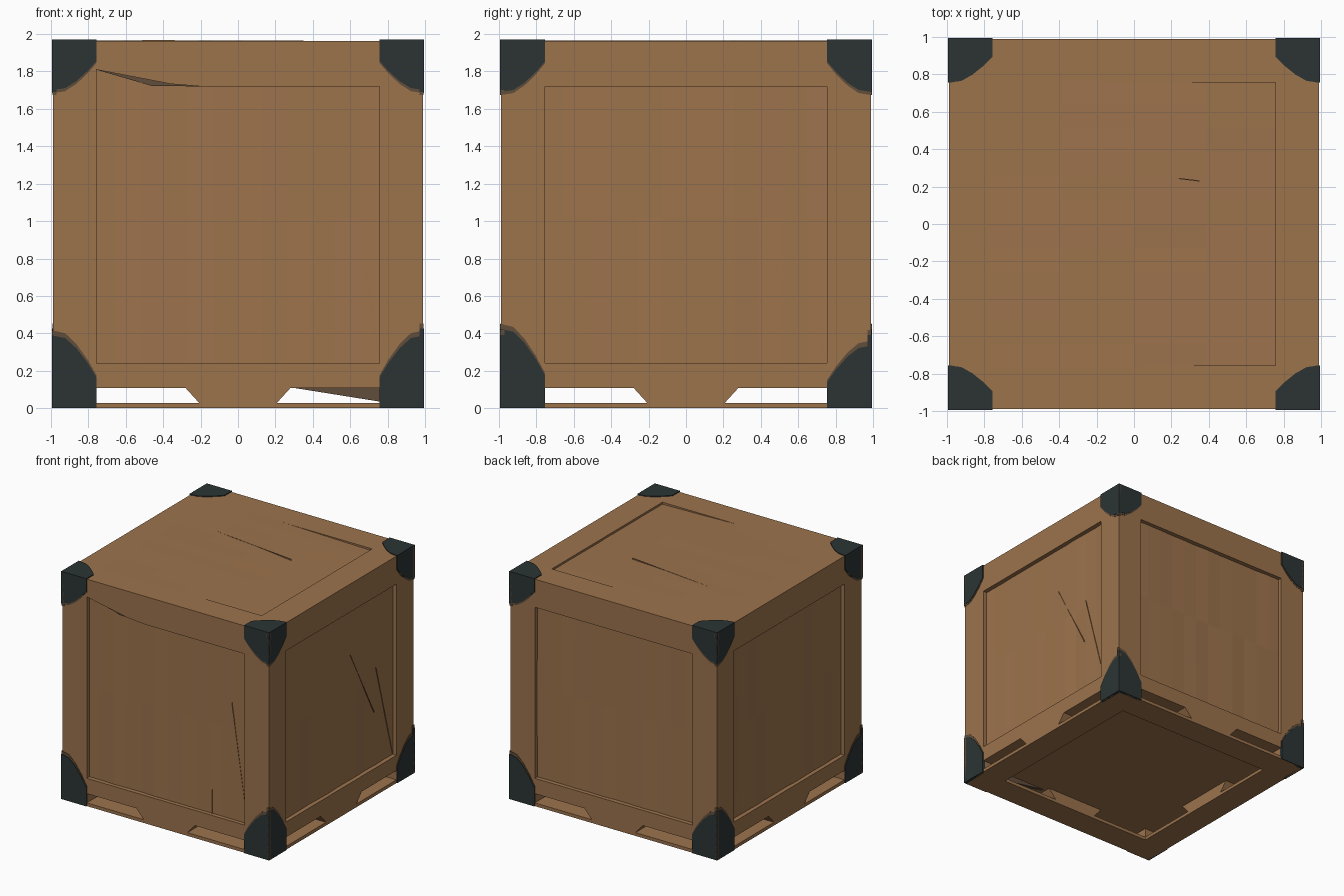
import bpy, bmesh, random
from mathutils import Vector

if "Cube" in bpy.data.objects:
    bpy.data.objects.remove(bpy.data.objects["Cube"])

random.seed(4)


def material(name, rgb):
    m = bpy.data.materials.new(name)
    m.diffuse_color = (*rgb, 1)
    m.use_nodes = True
    m.node_tree.nodes["Principled BSDF"].inputs["Base Color"].default_value = m.diffuse_color
    return m


WOOD = material("brown wood", (0.335, 0.172, 0.073))
METAL = material("dark metal", (0.025, 0.034, 0.034))
WORN = material("worn edge", (0.12, 0.075, 0.043))

X, Y, Z = Vector((1, 0, 0)), Vector((0, 1, 0)), Vector((0, 0, 1))
# every side of the crate as (right, up, outward) directions
SIDES = {"front": (X, Z, -Y), "right": (Y, Z, X), "back": (-X, Z, Y), "left": (-Y, Z, -X)}
TOP, BOTTOM = (X, Y, Z), (X, -Y, -Z)
OUT, IN, H = 0.988, 0.755, 1.963


def finish(name, bm, mat):
    me = bpy.data.meshes.new(name)
    bm.to_mesh(me)
    bm.free()
    me.materials.append(mat)
    ob = bpy.data.objects.new(name, me)
    bpy.context.collection.objects.link(ob)
    return ob


def prism(name, pts, side, d0, d1, mat=WOOD):
    """Extrude a flat outline on one side of the crate from depth d0 to d1."""
    u, v, n = side
    bm = bmesh.new()
    rings = [[bm.verts.new(u * a + v * b + n * d) for a, b in pts] for d in (d0, d1)]
    k = len(pts)
    bm.faces.new(rings[0])
    bm.faces.new(rings[1])
    for i in range(k):
        j = (i + 1) % k
        bm.faces.new((rings[0][i], rings[0][j], rings[1][j], rings[1][i]))
    bmesh.ops.recalc_face_normals(bm, faces=bm.faces[:])
    return finish(name, bm, mat)


def rect(a0, b0, a1, b1):
    return [(a0, b0), (a1, b0), (a1, b1), (a0, b1)]


def panel(name, side, box, depth, cols, rows, amp):
    """Slightly uneven board surface, depth given as a function of position."""
    u, v, n = side
    a0, b0, a1, b1 = box
    bm = bmesh.new()
    g = []
    for i in range(cols + 1):
        row = []
        for j in range(rows + 1):
            a = a0 + (a1 - a0) * i / cols
            b = b0 + (b1 - b0) * j / rows
            row.append(bm.verts.new(u * a + v * b + n * (depth(a, b) + random.uniform(-amp, amp))))
        g.append(row)
    for i in range(cols):
        for j in range(rows):
            bm.faces.new((g[i][j], g[i + 1][j], g[i + 1][j + 1], g[i][j + 1]))
    return finish(name, bm, WOOD)


def scratch(name, side, p, q, depth, w=0.003):
    """Thin tapered crack line."""
    p, q = Vector(p), Vector(q)
    t = (q - p).normalized()
    s = Vector((-t.y, t.x)) * w
    prism(name, [tuple(p), tuple(q - s), tuple(q + s)], side, depth - 0.02, depth)


def cap_outline(sx, base, sy, w, h):
    """Rounded corner bracket outline, starting at the crate corner."""
    shape = [(0, 0), (1, 0), (1, .42), (.8, .62), (.55, .82), (.3, .96), (0, 1)]
    return [(sx * (0.995 - w * a), base + sy * h * b) for a, b in shape]


# solid core behind the panels, its underside forms the recessed bottom
prism("core", rect(-0.92, -0.92, 0.92, 0.92), TOP, 0.108, 1.91)

# corner posts
for sx in (-1, 1):
    for sy in (-1, 1):
        prism("corner_post", rect(sx * IN, sy * IN, sx * OUT, sy * OUT), TOP, 0.004, H)

# frame beams, recessed panels and brackets on the four sides
for name, side in SIDES.items():
    top_pts = rect(-0.76, 1.72, 0.76, H)
    if name == "front":  # chipped lower edge
        top_pts = [(-0.2, 1.72), (0.76, 1.72), (0.76, H), (-0.76, H), (-0.76, 1.81), (-0.36, 1.733)]
    prism(name + "_top_beam", top_pts, side, IN, OUT)
    prism(name + "_bottom_beam",
          [(-.76, .24), (-.76, .108), (-.28, .108), (-.2, .02), (.2, .02), (.28, .108), (.76, .108), (.76, .24)],
          side, IN, OUT)
    panel(name + "_panel", side, (-0.78, 0.2, 0.78, 1.84), lambda a, b: 0.952, 12, 2, 0.004)
    for sx in (-1, 1):
        ends = name in ("front", "back")
        low = 0.39 if ends else 0.38 - 0.045 * sx
        up = 0.27 if ends else 0.28
        prism(name + "_lower_bracket", cap_outline(sx, 0, 1, 0.24, low), side, 0.97, 0.995, METAL)
        prism(name + "_upper_bracket", cap_outline(sx, 1.97, -1, 0.24, up), side, 0.97, 0.995, METAL)
        # worn rim showing around the brackets
        prism(name + "_lower_worn_rim", cap_outline(sx, 0, 1, 0.24, low + 0.027), side, 0.97, 0.991, WORN)
        prism(name + "_upper_worn_rim", cap_outline(sx, 1.965, -1, 0.24, up + 0.012), side, 0.97, 0.991, WORN)

# dark slanted chip under the front top beam
prism("front_chip", [(-0.76, 1.81), (-0.46, 1.722), (-0.2, 1.72), (-0.36, 1.734)],
      SIDES["front"], 0.95, 0.962, WORN)

# top boards: flush on the left, sinking towards the step at the right beam
panel("top_panel", TOP, (-0.77, -0.77, 0.77, 0.77),
      lambda a, b: 1.9655 - 0.02 * max(0.0, a + 0.1) / 0.87, 4, 12, 0.0015)
for sx in (-1, 1):
    for sy in (-1, 1):
        prism("top_bracket", cap_outline(sx, sy * 0.995, -sy, 0.24, 0.24), TOP, 1.95, 1.97, METAL)

# open skid ring under the feet
for s in (-1, 1):
    prism("bottom_side_rail", rect(s * IN, -OUT, s * OUT, OUT), BOTTOM, -0.028, 0)
    prism("bottom_cross_rail", rect(-IN, s * IN, IN, s * OUT), BOTTOM, -0.028, 0)

# splinter hanging in the front gap
prism("gap_splinter", [(0.29, 0.11), (0.76, 0.11), (0.76, 0.035)], SIDES["front"], 0.8, 0.83, WORN)

# cracks in the boards
F, R = SIDES["front"], SIDES["right"]
scratch("front_crack", F, (0.42, 0.47), (0.42, 0.24), 0.957)
scratch("front_crack", F, (0.61, 1.25), (0.755, 0.26), 0.957)
scratch("right_crack", R, (0.17, 1.32), (0.5, 0.7), 0.957)
scratch("right_crack", R, (0.52, 1.08), (0.75, 0.25), 0.957)
scratch("top_crack", TOP, (-0.51, 0.33), (0.35, 0.23), 1.966)
